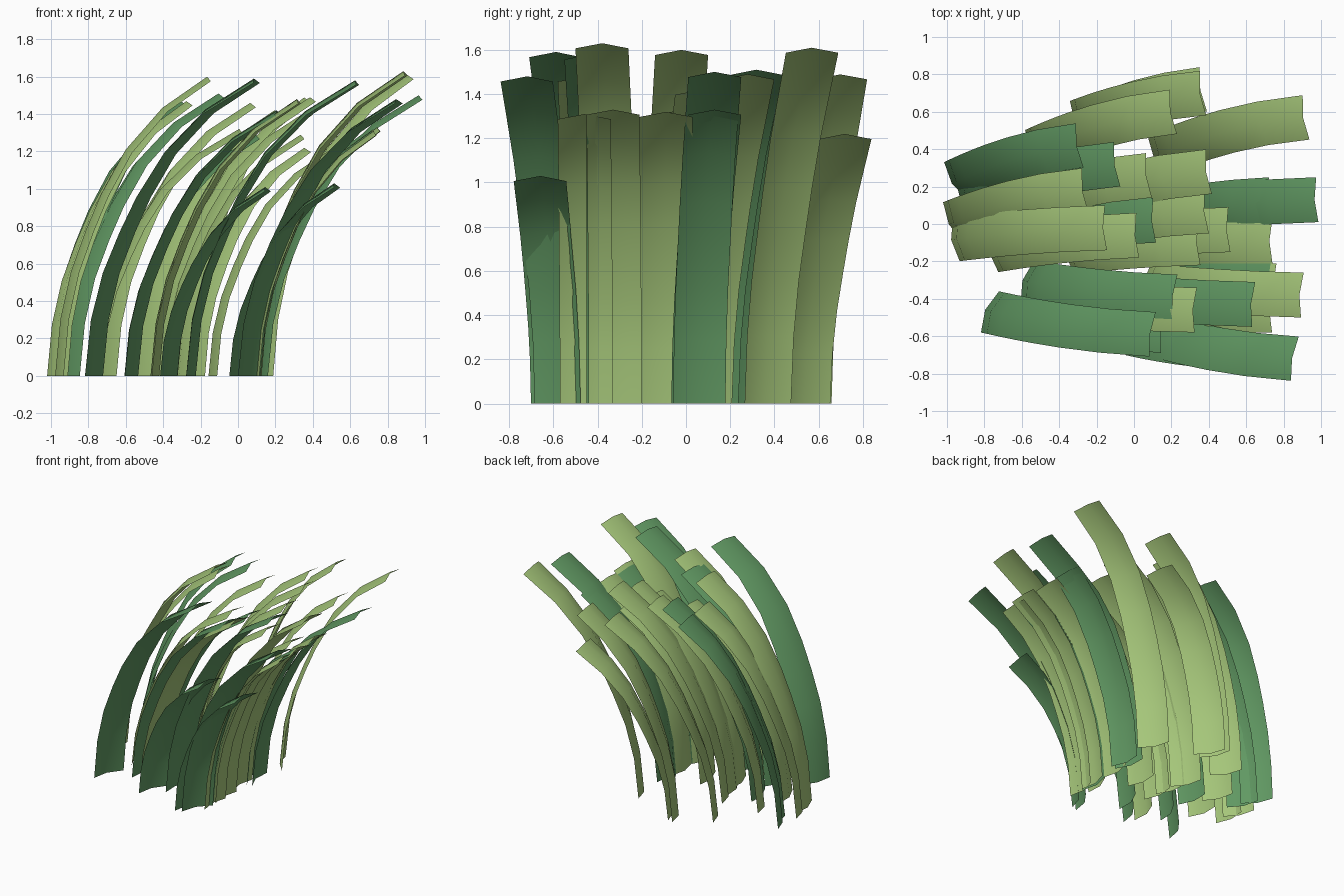
import bpy
import math
from mathutils import Vector

default_cube = bpy.data.objects.get("Cube")
if default_cube:
    bpy.data.objects.remove(default_cube, do_unlink=True)


def make_material(name, color):
    material = bpy.data.materials.new(name)
    material.use_nodes = True
    material.diffuse_color = color
    shader = material.node_tree.nodes["Principled BSDF"]
    shader.inputs["Base Color"].default_value = color
    shader.inputs["Roughness"].default_value = 0.8
    return material


leaf_green = make_material("leaf green", (0.12, 0.32, 0.125, 1))
yellow_green = make_material("yellow green", (0.38, 0.57, 0.195, 1))

# Shared bend of every blade: fraction of reach, fraction of height
BEND = [(0, 0), (.035, .19), (.105, .35), (.205, .49), (.305, .61),
        (.465, .757), (.705, .896), (1, 1)]
BLADE_WIDTH = 0.24
RIDGE_DEPTH = 0.028


def make_blade(name, layout, material):
    """A bent ribbon with a raised middle ridge, from its root to its tip."""
    base_x, base_y, tip_x, tip_y, peak = layout
    height = peak - RIDGE_DEPTH / 2
    reach = tip_x - base_x
    drift = tip_y - base_y
    yaw = drift / reach

    spine = []
    for along, up in BEND:
        sideways = drift * (1.65 * along - .65 * along ** 2)
        spine.append(Vector((base_x + reach * along, base_y + sideways, height * up)))

    verts, faces = [], []
    last = len(spine) - 1
    for row, point in enumerate(spine):
        along = BEND[row][0]
        # Blades leaning to the front twist more at the root
        twist = 2 - 1.4 * along if yaw > 0 else 3 - 2 * along
        turn = yaw * twist
        across = Vector((-math.sin(turn), math.cos(turn), 0))
        tangent = spine[min(row + 1, last)] - spine[max(row - 1, 0)]
        outward = tangent.cross(across).normalized()
        if row == 0:
            outward = Vector((-math.cos(turn), -math.sin(turn), 0))
        half = across * BLADE_WIDTH / 2
        verts += [point - half, point + outward * RIDGE_DEPTH, point + half]
        if row < last:
            for side in range(2):
                start = row * 3 + side
                faces.append((start, start + 3, start + 4, start + 1))

    mesh = bpy.data.meshes.new(name)
    mesh.from_pydata(verts, [], faces)
    mesh.materials.append(material)
    mesh.shade_smooth()
    mesh.update()
    blade = bpy.data.objects.new(name, mesh)
    bpy.context.collection.objects.link(blade)


# Dark blades: root x, root y, tip x, tip y, tip height
green_blades = [
    (.14, .06, .98, .13, 1.49), (.09, .05, .73, .13, 1.32),
    (-.25, -.37, .64, -.43, 1.57), (.06, -.58, .86, -.72, 1.47),
    (-.77, -.47, .1, -.59, 1.58), (0, -.59, .53, -.66, 1.02),
    (-.58, -.05, .11, .02, 1.28), (-.9, .13, -.09, .32, 1.5),
    (-.95, .23, -.29, .42, 1.46), (-.37, -.5, .16, -.57, 1),
    (-.57, -.31, .22, -.39, 1.41), (.1, -.33, .73, -.33, 1.3),
]

# Light blades, in the same order of values
light_blades = [
    (-.24, .55, .37, .72, 1.21), (-.29, .55, .37, .7, 1.48),
    (.13, .37, .92, .57, 1.6), (-.52, .4, .21, .6, 1.41),
    (.1, -.09, .74, -.09, 1.31), (.12, -.32, .76, -.33, 1.32),
    (.12, -.45, .74, -.46, 1.3), (.07, -.33, .9, -.38, 1.62),
    (-.95, -.08, -.15, -.02, 1.59), (-.13, -.08, .51, -.03, 1.2),
    (-.4, .1, .4, .28, 1.48), (-.37, -.04, .39, .07, 1.41),
    (-.965, .01, -.26, .18, 1.46), (-.75, -.14, .02, -.06, 1.31),
    (-.44, -.42, .33, -.46, 1.47), (-.7, .09, .08, .26, 1.45),
    (-.34, -.15, .35, -.1, 1.28),
]

for number, layout in enumerate(green_blades, 1):
    make_blade(f"dark_grass_blade_{number}", layout, leaf_green)
for number, layout in enumerate(light_blades, 1):
    make_blade(f"light_grass_blade_{number}", layout, yellow_green)
